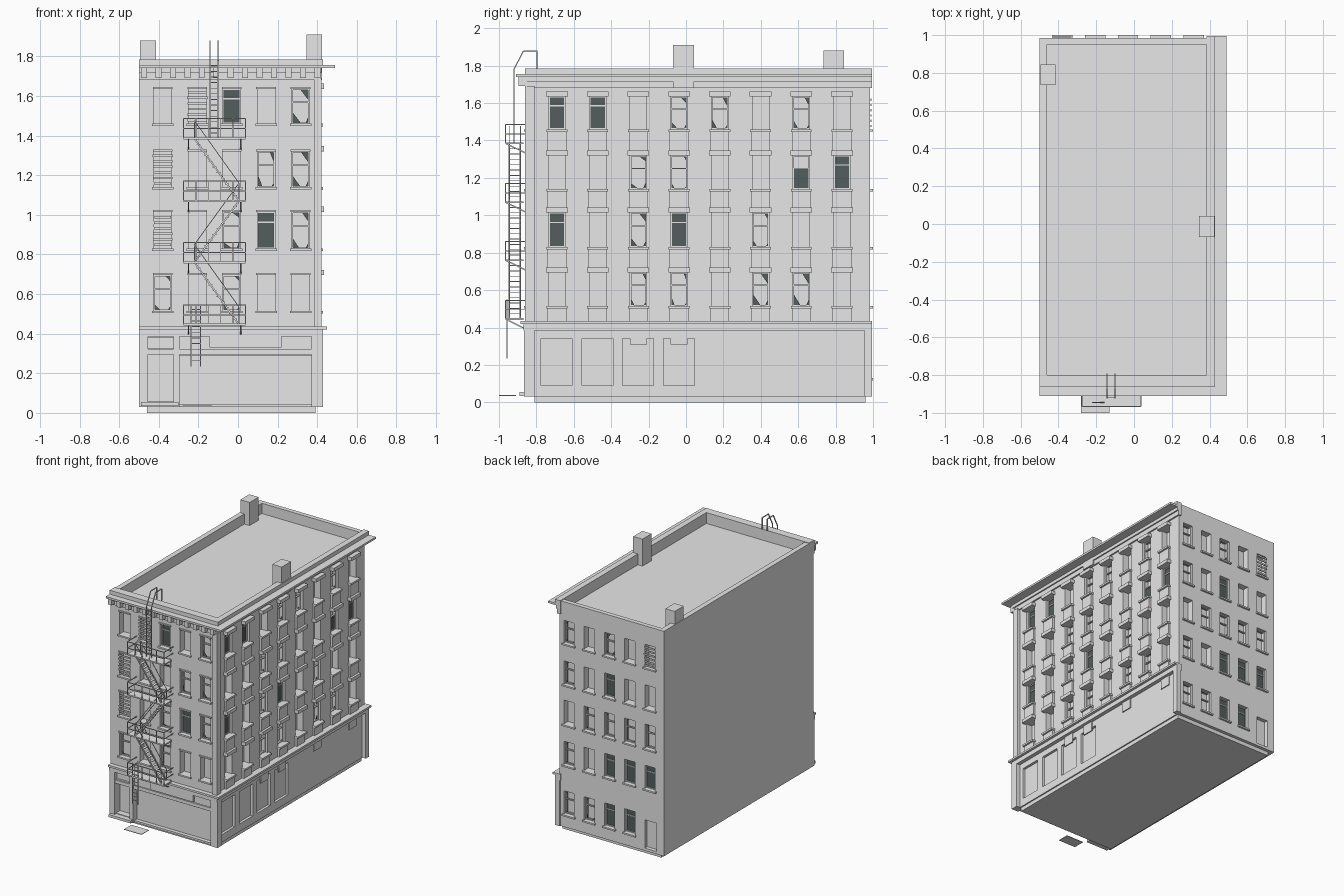
import bpy, bmesh, random
from mathutils import Vector, Matrix

random.seed(4)
old = bpy.data.objects.get("Cube")
if old:
    bpy.data.objects.remove(old, do_unlink=True)


def material(name, rgb):
    m = bpy.data.materials.new(name)
    m.use_nodes = True
    m.diffuse_color = (*rgb, 1)
    m.node_tree.nodes["Principled BSDF"].inputs["Base Color"].default_value = (*rgb, 1)
    return m


STONE = material("pale grey", (0.8, 0.8, 0.8))
GLASS = material("dark glass", (0.09, 0.11, 0.11))


def box(bm, a, b):
    a, b = Vector(a), Vector(b)
    size = [max(abs(s), 0.001) for s in (b - a)]
    mat = Matrix.Translation((a + b) / 2) @ Matrix.Diagonal((*size, 1))
    bmesh.ops.create_cube(bm, size=1, matrix=mat)


def bar(bm, p, q, w=0.005):
    p, q = Vector(p), Vector(q)
    d = q - p
    mat = (Matrix.Translation((p + q) / 2) @ d.to_track_quat('Z', 'Y').to_matrix().to_4x4()
           @ Matrix.Diagonal((w, w, d.length, 1)))
    bmesh.ops.create_cube(bm, size=1, matrix=mat)


def finish(bm, name, mat=STONE):
    me = bpy.data.meshes.new(name)
    bm.to_mesh(me)
    bm.free()
    me.materials.append(mat)
    ob = bpy.data.objects.new(name, me)
    bpy.context.scene.collection.objects.link(ob)
    return ob


# Wall frames: u runs along the wall, d points outwards
FRONT = lambda u, d, z: (u, -0.85 - d, z)
SIDE = lambda u, d, z: (0.40 + d, u, z)
BACK = lambda u, d, z: (u, 0.985 + d, z)


def wbox(bm, wall, u0, u1, d0, d1, z0, z1):
    box(bm, wall(u0, d0, z0), wall(u1, d1, z1))


cut, frames, sills = bmesh.new(), bmesh.new(), bmesh.new()
glass, planks, hoods, spandrels = bmesh.new(), bmesh.new(), bmesh.new(), bmesh.new()


def shard(wall, points):
    glass.faces.new([glass.verts.new(wall(u, -0.028, z)) for u, z in points])


def window(wall, u, z0, z1, kind):
    # D whole pane, H lower pane, s broken pane, P boarded, . empty
    h = 0.044
    l, r = u - h, u + h
    wbox(cut, wall, l, r, -0.05, 0.03, z0, z1)
    wbox(sills, wall, u - 0.054, u + 0.054, -0.02, 0.015, z0 - 0.012, z0)
    mid = z0 + (z1 - z0) * (0.6 if kind != "D" else 0.7)
    if kind in "DHs":
        for a, b in ((l, l + 0.006), (r - 0.006, r)):
            wbox(frames, wall, a, b, -0.035, -0.018, z0, z1)
        for z in (z0, mid, z1 - 0.006):
            wbox(frames, wall, l, r, -0.034, -0.02, z, z + 0.006)
    if kind in "DH":
        top = z1 if kind == "D" else mid
        wbox(glass, wall, l, r, -0.03, -0.026, z0, top)
    elif kind == "s":
        a, b = random.uniform(0.02, 0.05), random.uniform(0.03, 0.07)
        shard(wall, [(l, z0), (l + a, z0), (l, z0 + b)])
        shard(wall, [(r, z0), (r - 0.02, z0), (r, z0 + a)])
        shard(wall, [(r, z1), (r - a, z1), (r, z1 - b)])
    elif kind == "P":
        for i in range(6):
            z = z0 + 0.012 + i * 0.028
            t = random.uniform(-0.008, 0.004)
            wbox(planks, wall, l + t, r - t, 0.002, 0.008, z, z + 0.012)


floors = [(1.46, 1.635), (1.14, 1.32), (0.83, 1.015), (0.515, 0.695)]
cols = [-0.38 + 0.174 * i for i in range(5)]
bays = [-0.69 + 0.2177 * i for i in range(8)]

for (z0, z1), row in zip(floors, [".PD.s", "P..ss", "P.sDs", "s.s.."]):
    for u, k in zip(cols, row):
        window(FRONT, u, z0, z1, k)
        wbox(hoods, FRONT, u - 0.05, u + 0.05, 0, 0.008, z1, z1 + 0.01)
for (z0, z1), row in zip(floors + [(0.13, 0.31)], ["P.s.s", "..D.s", "ssss.", "DDD.s", "-DDss"]):
    for u, k in zip(cols, row):
        if k != "-":
            window(BACK, u, z0, z1, k)
nxt = [f[1] + 0.027 for f in floors[1:]] + [0.43]
for (z0, z1), low, row in zip(floors, nxt, ["DD.ss.s.", "..ss..HD", "D.sD.s..", "..ss.ss."]):
    for u, k in zip(bays, row):
        window(SIDE, u, z0, z1, k)
        wbox(hoods, SIDE, u - 0.058, u + 0.058, 0, 0.034, z1, z1 + 0.027)
        wbox(spandrels, SIDE, u - 0.05, u + 0.05, 0, 0.016, low, z0 - 0.012)
        wbox(sills, SIDE, u - 0.056, u + 0.056, 0, 0.03, z0 - 0.014, z0)

# Street level recesses: entrance, shop front, side bays, rear door, roof well
wbox(cut, FRONT, -0.455, -0.325, -0.05, 0.03, 0.06, 0.295)
wbox(cut, FRONT, -0.455, -0.325, -0.015, 0.03, 0.325, 0.38)
wbox(cut, FRONT, -0.295, 0.37, -0.03, 0.03, 0.045, 0.29)
for u in (-0.775, -0.555, -0.34, -0.12):
    wbox(cut, SIDE, u, u + 0.165, -0.02, 0.03, 0.09, 0.34)
wbox(cut, BACK, -0.435, -0.335, -0.03, 0.03, 0.05, 0.27)
box(cut, (-0.46, -0.80, 1.70), (0.385, 0.95, 1.9))

bm = bmesh.new()
box(bm, (-0.5, -0.85, 0.03), (0.40, 0.985, 1.78))
walls = finish(bm, "walls")
cutter = finish(cut, "opening_cutter")
cutter.hide_render = True
mod = walls.modifiers.new("openings", 'BOOLEAN')
mod.operation, mod.solver, mod.object = 'DIFFERENCE', 'EXACT', cutter
bpy.context.view_layer.update()
ev = walls.evaluated_get(bpy.context.evaluated_depsgraph_get())
done = bpy.data.meshes.new_from_object(ev)
walls.modifiers.clear()
walls.data = done
bpy.data.objects.remove(cutter, do_unlink=True)

finish(frames, "window_frames")
finish(sills, "window_sills")
finish(glass, "window_glass", GLASS)
finish(planks, "window_boards")
finish(hoods, "window_lintels")
finish(spandrels, "side_spandrels")

# Plinth
bm = bmesh.new()
box(bm, (-0.46, -0.81, 0), (0.39, 0.96, 0.035))
finish(bm, "plinth")


# Trim that wraps the front and the street side
def wrap(bm, out, z0, z1, yout=None):
    y = -0.85 - (yout or out)
    box(bm, (-0.5, y, z0), (0.40 + out, -0.80, z1))
    box(bm, (0.385, -0.80, z0), (0.40 + out, 0.995, z1))


bm = bmesh.new()
wrap(bm, 0.03, 0.385, 0.42, 0.02)
wrap(bm, 0.05, 0.42, 0.435, 0.035)
finish(bm, "storey_band")
bm = bmesh.new()
wrap(bm, 0.012, 1.68, 1.715)
wrap(bm, 0.022, 1.715, 1.74)
wrap(bm, 0.09, 1.74, 1.755, 0.06)
wrap(bm, 0.03, 1.755, 1.785, 0.012)
finish(bm, "cornice")
bm = bmesh.new()
for i in range(13):
    x = -0.475 + i * 0.073
    wbox(bm, FRONT, x - 0.015, x + 0.015, 0, 0.045, 1.69, 1.742)
finish(bm, "cornice_brackets")

# Corner piers and shop surround
bm = bmesh.new()
box(bm, (0.37, -0.866, 0.03), (0.43, -0.81, 0.39))
box(bm, (0.385, -0.862, 0.43), (0.422, -0.81, 1.69))
box(bm, (0.39, 0.955, 0.03), (0.43, 0.995, 0.39))
for x0, x1 in ((-0.5, -0.455), (-0.325, -0.295)):
    wbox(bm, FRONT, x0, x1, 0, 0.016, 0.03, 0.39)
wbox(bm, FRONT, -0.5, 0.43, 0, 0.01, 0.296, 0.322)
finish(bm, "piers")
bm = bmesh.new()
wbox(bm, FRONT, -0.145, 0.22, 0, 0.015, 0.33, 0.385)
finish(bm, "sign_panel")
bm = bmesh.new()
for i in (2, 3, 5, 7):
    wbox(bm, SIDE, bays[i] - 0.045, bays[i] + 0.045, 0, 0.008, 0.31, 0.385)
finish(bm, "side_plates")
bm = bmesh.new()
wbox(bm, FRONT, -0.49, -0.30, 0, 0.04, 0.035, 0.055)
finish(bm, "door_step")
bm = bmesh.new()
box(bm, (-0.28, -1.0, 0.034), (-0.13, -0.91, 0.038))
finish(bm, "cellar_hatch")

# Chimneys
for name, a, b in (("left_chimney", (-0.495, 0.735, 1.68), (-0.415, 0.845, 1.88)),
                   ("right_chimney", (0.345, -0.07, 1.68), (0.425, 0.042, 1.91))):
    bm = bmesh.new()
    box(bm, a, b)
    finish(bm, name)

# Fire escape landings with railings and brackets
decks = [1.385, 1.07, 0.76, 0.445]
xa, xb, yo, yi = -0.275, 0.038, -0.965, -0.852
bm = bmesh.new()
for z in decks:
    box(bm, (xa, yo, z - 0.005), (xb, -0.87, z + 0.005))
    for h in (0.05, 0.1):
        bar(bm, (xa, yo, z + h), (xb, yo, z + h))
        for x in (xa, xb):
            bar(bm, (x, yo, z + h), (x, yi, z + h))
    for i in range(6):
        x = xa + (xb - xa) * i / 5
        bar(bm, (x, yo, z), (x, yo, z + 0.1), 0.004)
    for x in (xa + 0.025, xb - 0.025):
        bar(bm, (x, yo, z), (x, yi, z - 0.055), 0.007)
        bar(bm, (x, yi, z - 0.06), (x, yi, z), 0.008)
finish(bm, "fire_escape_landings")

# Zigzag stairs
bm = bmesh.new()
for i in range(3):
    x0, x1 = (-0.22, 0.005) if i % 2 == 0 else (0.005, -0.22)
    z0, z1 = decks[i], decks[i + 1]
    for y in (-0.945, -0.885):
        bar(bm, (x0, y, z0), (x1, y, z1), 0.008)
        bar(bm, (x0, y, z0 + 0.09), (x1, y, z1 + 0.09), 0.004)
        bar(bm, (x0, y, z0), (x0, y, z0 + 0.09), 0.004)
        bar(bm, (x1, y, z1), (x1, y, z1 + 0.09), 0.004)
    for k in range(1, 11):
        t = k / 11
        x, z = x0 + (x1 - x0) * t, z0 + (z1 - z0) * t
        box(bm, (x - 0.01, -0.945, z - 0.002), (x + 0.01, -0.885, z + 0.002))
finish(bm, "fire_escape_stairs")


# Ladders
def ladder(bm, x0, x1, y, z0, z1):
    for x in (x0, x1):
        bar(bm, (x, y, z0), (x, y, z1), 0.006)
    n = round((z1 - z0) / 0.028)
    for k in range(1, n):
        z = z0 + (z1 - z0) * k / n
        bar(bm, (x0, y, z), (x1, y, z), 0.004)


bm = bmesh.new()
ladder(bm, -0.238, -0.19, -0.958, 0.235, 0.55)
finish(bm, "drop_ladder")
bm = bmesh.new()
ladder(bm, -0.142, -0.1, -0.92, 1.385, 1.78)
for x in (-0.142, -0.1):
    bar(bm, (x, -0.92, 1.78), (x, -0.87, 1.877), 0.006)
    bar(bm, (x, -0.87, 1.877), (x, -0.795, 1.877), 0.006)
    bar(bm, (x, -0.795, 1.877), (x, -0.795, 1.785), 0.006)
finish(bm, "roof_ladder")
